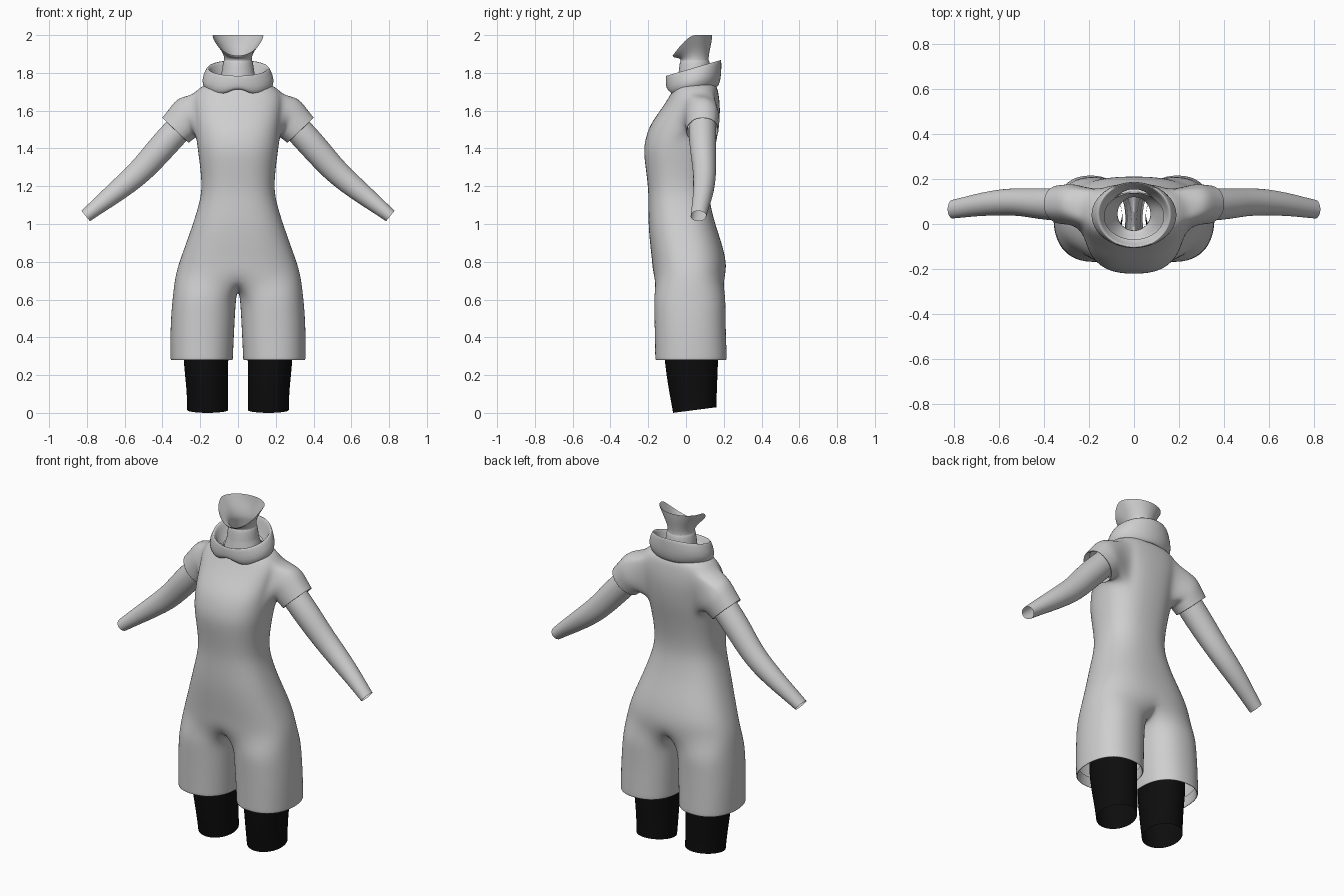
import bpy, bmesh, math
from mathutils import Vector

if "Cube" in bpy.data.objects:
    bpy.data.objects.remove(bpy.data.objects["Cube"])


def material(name, v):
    m = bpy.data.materials.new(name)
    m.diffuse_color = (v, v, v, 1)
    m.use_nodes = True
    m.node_tree.nodes["Principled BSDF"].inputs["Base Color"].default_value = m.diffuse_color
    return m


GREY = material("soft grey", 0.62)
BLACK = material("black", 0.004)


def spow(v, e):
    return math.copysign(abs(v) ** e, v)


def finish(name, bm, mat, mirror=False, levels=1):
    bmesh.ops.recalc_face_normals(bm, faces=bm.faces[:])
    mesh = bpy.data.meshes.new(name)
    bm.to_mesh(mesh)
    bm.free()
    mesh.materials.append(mat)
    ob = bpy.data.objects.new(name, mesh)
    bpy.context.collection.objects.link(ob)
    for p in mesh.polygons:
        p.use_smooth = True
    if mirror:
        md = ob.modifiers.new("mirror", 'MIRROR')
        md.merge_threshold = 0.0005
    md = ob.modifiers.new("smooth", 'SUBSURF')
    md.levels = md.render_levels = levels
    return ob


def skin(bm, a, b, closed=True):
    """Quads between two rows of vertices."""
    n = len(a)
    for i in range(n if closed else n - 1):
        j = (i + 1) % n
        bm.faces.new((a[i], a[j], b[j], b[i]))


def tube(name, rings, mat, mirror=False):
    bm = bmesh.new()
    rows = [[bm.verts.new(p) for p in r] for r in rings]
    for a, b in zip(rows, rows[1:]):
        skin(bm, a, b)
    return finish(name, bm, mat, mirror)


def ring(cx, cy, rx, ry, zf, n=24):
    """Horizontal oval; zf gives the height from x, y and sine."""
    pts = []
    for i in range(n):
        t = 2 * math.pi * i / n
        x, y = cx + rx * math.cos(t), cy + ry * math.sin(t)
        pts.append((x, y, zf(x, y, math.sin(t))))
    return pts


# ---- bodysuit: right half of torso, sleeve and shorts leg, then mirrored
M = 14
bm = bmesh.new()
torso = [  # height, half width, front, back
    (0.72, .335, -.175, .212), (0.80, .312, -.18, .215), (0.90, .275, -.192, .19),
    (1.00, .240, -.20, .155), (1.10, .208, -.20, .13), (1.18, .192, -.20, .12),
    (1.28, .198, -.212, .13), (1.38, .212, -.226, .15), (1.45, .220, -.217, .165),
    (1.53, .225, -.19, .177), (1.61, .235, -.13, .182), (1.68, .240, -.085, .175),
    (1.73, .200, -.06, .165), (1.75, .130, -.045, .14)]
rows = []
for z, rx, yf, yb in torso:
    row = []
    for i in range(M + 1):
        t = math.pi * (i / M - .5)
        x = 0 if i in (0, M) else rx * spow(math.cos(t), .8)
        row.append(bm.verts.new((x, (yf + yb) / 2 + (yb - yf) / 2 * spow(math.sin(t), .85), z)))
    rows.append(row)
R0, R1, C0, C1 = 8, 11, 6, 11      # armhole in the torso grid
for r in range(len(rows) - 1):
    for c in range(M):
        if not (R0 <= r < R1 and C0 <= c < C1):
            bm.faces.new((rows[r][c], rows[r][c + 1], rows[r + 1][c + 1], rows[r + 1][c]))

# sleeve grown from the armhole, with a turned-in cuff
hole = [rows[R0][c] for c in range(C0, C1)] + [rows[r][C1] for r in range(R0, R1)]
hole += [rows[R1][c] for c in range(C1, C0, -1)] + [rows[r][C0] for r in range(R1, R0, -1)]
mid = sum((v.co for v in hole), Vector()) / len(hole)
angles = [math.atan2((v.co.y - mid.y) / .08, (v.co.z - mid.z) / .115) for v in hole]
prev = hole
for cx, cz, ux, uz, ry in [(.268, 1.567, .05, .108, .098), (.298, 1.532, .063, .086, .094),
                           (.328, 1.499, .072, .069, .09), (.333, 1.494, .072, .069, .09),
                           (.328, 1.499, .064, .061, .08), (.30, 1.53, .06, .065, .08)]:
    cur = [bm.verts.new((cx + ux * math.cos(a), .087 + ry * math.sin(a), cz + uz * math.cos(a)))
           for a in angles]
    skin(bm, prev, cur)
    prev = cur

# shorts leg: outer arc continues the torso, inner points start at the crotch
K = 5
crotch = [bm.verts.new((0, .17 - .31 * (k + 1) / (K + 1),
                        .665 - .025 * math.sin(math.pi * (k + 1) / (K + 1)))) for k in range(K)]
prev = rows[0] + crotch
A = math.radians(138)
angs = [-A + 2 * A * i / M for i in range(M + 1)]
angs += [A + (2 * math.pi - 2 * A) * (k + 1) / (K + 1) for k in range(K)]
for z, x0, x1, yf, yb in [(.62, .008, .347, -.173, .212), (.54, .014, .355, -.171, .212),
                          (.42, .02, .361, -.168, .214), (.30, .026, .36, -.166, .219),
                          (.278, .026, .36, -.166, .219), (.28, .037, .349, -.155, .208),
                          (.34, .037, .347, -.154, .203)]:
    cur = []
    for a in angs:
        y = (yf + yb) / 2 + (yb - yf) / 2 * spow(math.sin(a), .9)
        x = (x0 + x1) / 2 + (x1 - x0) / 2 * spow(math.cos(a), .85)
        cur.append(bm.verts.new((x, y, z)))
    skin(bm, prev, cur)
    prev = cur
finish("bodysuit", bm, GREY, mirror=True, levels=2)

# ---- bare arms, open at the wrist
path = [(.27, .087, 1.55, .072, .072), (.33, .086, 1.487, .075, .074), (.42, .09, 1.388, .074, .07),
        (.50, .098, 1.295, .068, .062), (.58, .098, 1.223, .063, .06), (.68, .088, 1.143, .052, .052),
        (.75, .075, 1.088, .043, .046), (.806, .066, 1.042, .036, .042)]
arm = []
for i, (x, y, z, ru, ry) in enumerate(path):
    a, b = path[max(i - 1, 0)], path[min(i + 1, len(path) - 1)]
    d = Vector((b[0] - a[0], 0, b[2] - a[2])).normalized()
    u = Vector((-d.z, 0, d.x))
    arm.append([Vector((x, y, z)) + u * ru * math.cos(t) + Vector((0, ry * math.sin(t), 0))
                for t in [2 * math.pi * k / 20 for k in range(20)]])
tube("arms", arm, GREY, mirror=True)

# ---- black stockings with a slanted lower edge
tube("stockings", [
    ring(.17, .028, .12, .145, lambda x, y, s: .36),
    ring(.17, .028, .12, .143, lambda x, y, s: .27),
    ring(.163, .036, .111, .13, lambda x, y, s: .14 + .01 * s),
    ring(.161, .044, .109, .118, lambda x, y, s: .04 + .014 * s),
    ring(.161, .046, .109, .116, lambda x, y, s: .015 + .015 * s)], BLACK, mirror=True)

# ---- neck with the flared open jaw line
tube("neck", [
    ring(0, .05, .11, .10, lambda x, y, s: 1.73),
    ring(0, .048, .088, .085, lambda x, y, s: 1.79),
    ring(0, .046, .076, .076, lambda x, y, s: 1.86),
    ring(0, .045, .072, .074, lambda x, y, s: 1.872),
    ring(0, .04, .08, .084, lambda x, y, s: 1.91 - .03 * max(0, -s)),
    ring(0, .034, .112, .102, lambda x, y, s: 1.96 - .08 * max(0, -s) ** 1.2),
    ring(0, .034, .136, .106, lambda x, y, s: 2.0 - .11 * max(0, -s) ** 1.3)], GREY)

# ---- thin band at the base of the neck
tube("neck_band", [
    ring(0, .046, .088, .086, lambda x, y, s: 1.80),
    ring(0, .046, .08, .08, lambda x, y, s: 1.858),
    ring(0, .046, .074, .075, lambda x, y, s: 1.866)], GREY)


# ---- loose folded collar, notched at the lower front
def slope(z0, k, notch=0.0):
    return lambda x, y, s: z0 + k * (y - .04) + (notch * math.exp(-(x / .06) ** 2) if s < 0 else 0)


tube("collar", [
    ring(0, .05, .11, .105, slope(1.745, .2), 32),
    ring(0, .042, .135, .125, slope(1.775, .25), 32),
    ring(0, .04, .152, .138, slope(1.822, .29), 32),
    ring(0, .04, .162, .146, slope(1.83, .29), 32),
    ring(0, .04, .172, .148, slope(1.815, .29), 32),
    ring(0, .04, .197, .148, slope(1.758, .25, .01), 32),
    ring(0, .04, .178, .14, slope(1.717, .22, .03), 32),
    ring(0, .04, .145, .125, slope(1.695, .2, .045), 32),
    ring(0, .045, .12, .11, slope(1.715, .2, .03), 32)], GREY)
